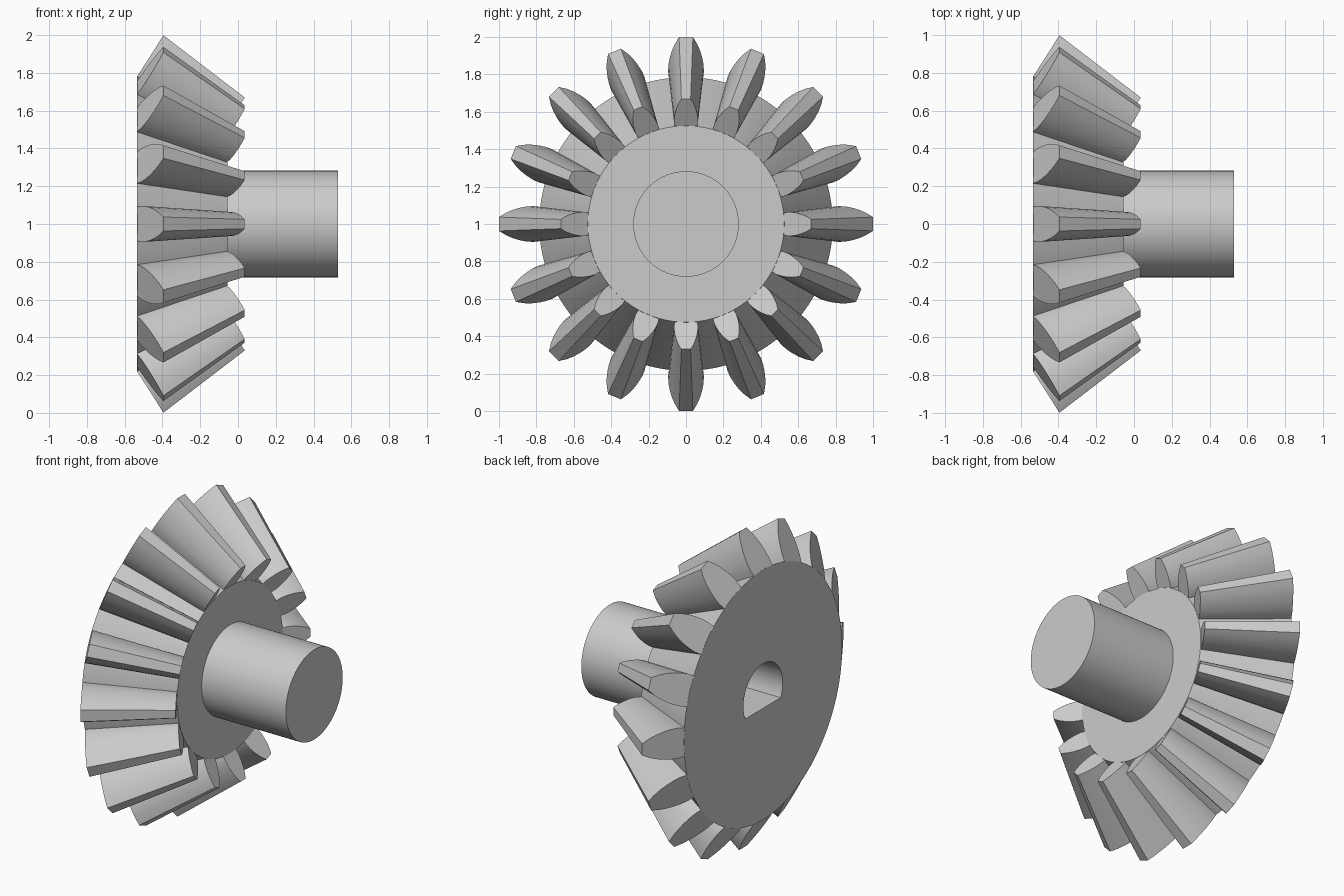
import bpy, bmesh
from math import sin, cos, pi, radians, asin, sqrt

if "Cube" in bpy.data.objects:
    bpy.data.objects.remove(bpy.data.objects["Cube"], do_unlink=True)

AXIS_Z = 1.0        # height of the gear's axis, which runs along x
APEX = 0.91         # where the pitch cone closes
SMALL = 0.67        # scale of the tooth's small end about the apex
TEETH = 16

grey = bpy.data.materials.new("light grey")
grey.use_nodes = True
grey.diffuse_color = (0.6, 0.6, 0.6, 1)
grey.node_tree.nodes["Principled BSDF"].inputs["Base Color"].default_value = (0.6, 0.6, 0.6, 1)


def polar(x, r, a):
    return (x, r * sin(a), AXIS_Z + r * cos(a))


def bridge(bm, a, b):
    for i in range(len(a)):
        j = (i + 1) % len(a)
        bm.faces.new((a[i], a[j], b[j], b[i]))


def finish(name, bm):
    bmesh.ops.recalc_face_normals(bm, faces=bm.faces)
    mesh = bpy.data.meshes.new(name)
    bm.to_mesh(mesh)
    bm.free()
    mesh.materials.append(grey)
    obj = bpy.data.objects.new(name, mesh)
    bpy.context.collection.objects.link(obj)
    return obj


def smooth(obj):
    bpy.ops.object.select_all(action="DESELECT")
    obj.select_set(True)
    bpy.context.view_layer.objects.active = obj
    bpy.ops.object.shade_smooth_by_angle(angle=radians(25))


# Conical body and shaft, turned from one profile
bm = bmesh.new()
rings = []
for x, r in [(-0.535, 0.785), (-0.055, 0.525), (-0.055, 0.282), (0.53, 0.282)]:
    rings.append([bm.verts.new(polar(x, r, 2 * pi * i / 96)) for i in range(96)])
for a, b in zip(rings, rings[1:]):
    bridge(bm, a, b)
bm.faces.new(rings[0])
bm.faces.new(rings[-1])
body = finish("gear_body_and_shaft", bm)

# D-shaped blind bore with its flat side at the bottom
bm = bmesh.new()
bore_r, flat = 0.195, 0.085
half = pi / 2 + asin(flat / bore_r)
ends = [[bm.verts.new(polar(x, bore_r, half * (i / 20 - 1))) for i in range(41)]
        for x in (-0.6, 0.2)]
bridge(bm, *ends)
for end in ends:
    bm.faces.new(end)
cutter = finish("bore_cutter", bm)
cutter.hide_render = True

cut = body.modifiers.new("bore", "BOOLEAN")
cut.operation = "DIFFERENCE"
cut.solver = "EXACT"
cut.object = cutter
bpy.context.view_layer.objects.active = body
body.select_set(True)
bpy.ops.object.modifier_apply(modifier=cut.name)
bpy.data.objects.remove(cutter, do_unlink=True)
smooth(body)

# Teeth: half-widths from root to tip, mirrored, tapering toward the apex
widths = [0.090, 0.096, 0.094, 0.087, 0.076, 0.060, 0.037]
side = []
for i, w in enumerate(widths):
    t = i / (len(widths) - 1)
    side.append((-0.535 + 0.14 * t, 0.785 + 0.215 * t, w))
outline = side + [(x, r, -w) for x, r, w in reversed(side)]

bm = bmesh.new()
for n in range(TEETH):
    turn = 2 * pi * n / TEETH
    ends = []
    for s in (1, SMALL):
        ends.append([bm.verts.new(polar(APEX + (x - APEX) * s, r * s, turn + w / r))
                     for x, r, w in outline])
    bridge(bm, *ends)
    for end in ends:
        bm.faces.new(end)
smooth(finish("gear_teeth", bm))
